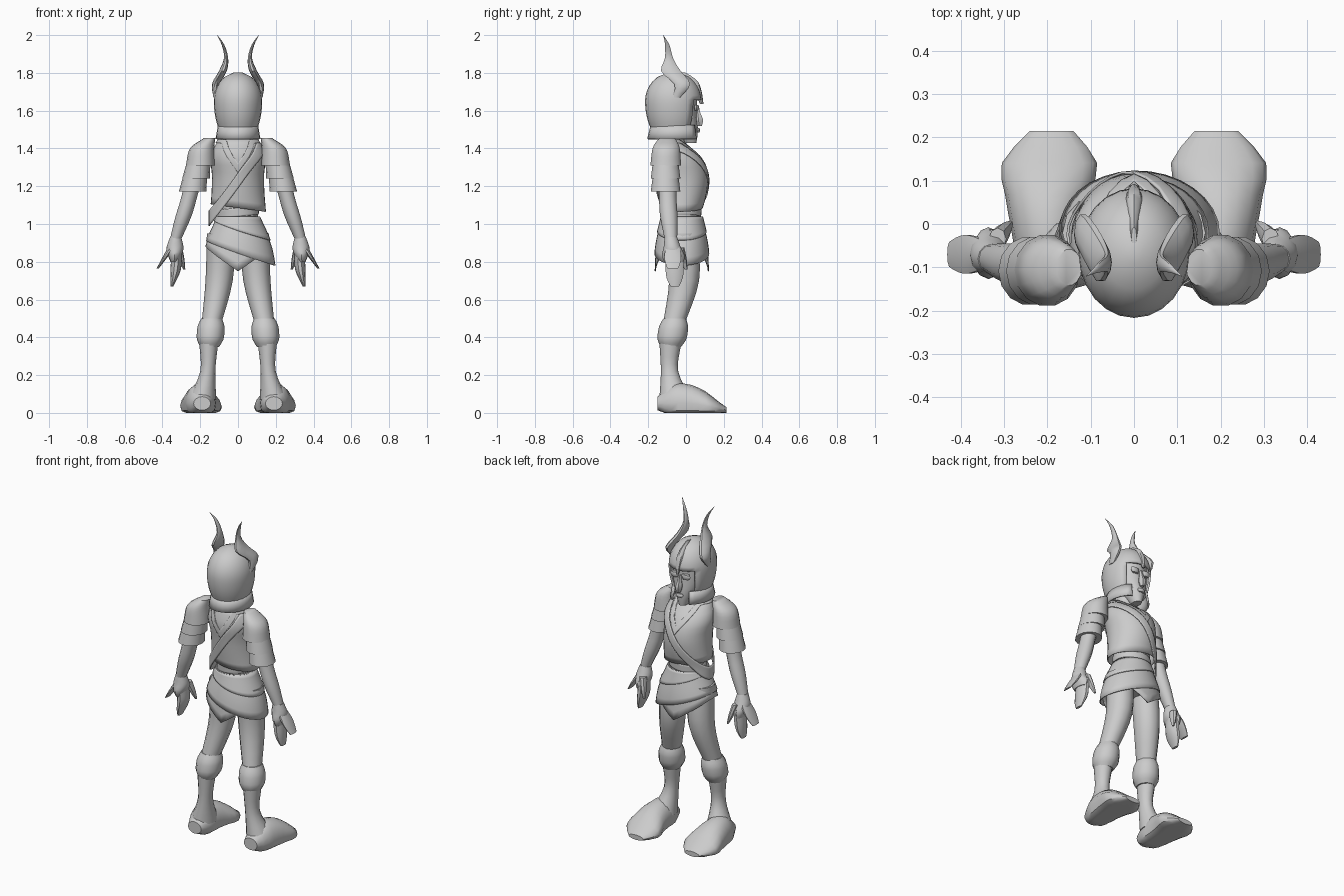
import bpy, bmesh
from math import cos, sin, pi, sqrt, radians
from mathutils import Vector

old = bpy.data.objects.get("Cube")
if old:
    bpy.data.objects.remove(old, do_unlink=True)

tone = 0.6
grey = bpy.data.materials.new("plain grey")
grey.use_nodes = True
grey.diffuse_color = (tone, tone, tone, 1)
shader = grey.node_tree.nodes["Principled BSDF"]
shader.inputs["Base Color"].default_value = (tone, tone, tone, 1)


def finish(name, bm, wall):
    """Turn a bmesh into a shaded object, with wall thickness if wanted."""
    bmesh.ops.remove_doubles(bm, verts=bm.verts, dist=0.0005)
    bmesh.ops.recalc_face_normals(bm, faces=bm.faces)
    mesh = bpy.data.meshes.new(name)
    bm.to_mesh(mesh)
    bm.free()
    mesh.materials.append(grey)
    part = bpy.data.objects.new(name, mesh)
    bpy.context.collection.objects.link(part)
    if wall:
        solid = part.modifiers.new("wall", "SOLIDIFY")
        solid.thickness = wall
        solid.offset = -1
    bpy.ops.object.select_all(action="DESELECT")
    part.select_set(True)
    bpy.context.view_layer.objects.active = part
    bpy.ops.object.shade_smooth_by_angle(angle=radians(40))


def spline(keys, t):
    """Smooth curve through evenly spaced numbers or vectors, t from 0 to 1."""
    last = len(keys) - 1
    if last == 0:
        return keys[0]
    i = min(int(t * last), last - 1)
    f = t * last - i
    a, b = keys[i], keys[i + 1]
    before = keys[i - 1] if i > 0 else a + (a - b)
    after = keys[i + 2] if i + 2 <= last else b + (b - a)
    bend = (b - a) * 3 - (b - before) - (after - a) / 2
    curl = (a - b) * 2 + (b - before + after - a) / 2
    return a + (b - before) * (f / 2) + bend * (f * f) + curl * (f * f * f)


def circle(count):
    return [(cos(2 * pi * i / count), sin(2 * pi * i / count)) for i in range(count)]


def skin(bm, rows):
    """Join closed rows of points with quads."""
    rows = [[bm.verts.new(point) for point in row] for row in rows]
    count = len(rows[0])
    for low, high in zip(rows, rows[1:]):
        for i in range(count):
            j = (i + 1) % count
            bm.faces.new((low[i], low[j], high[j], high[i]))
    return rows


def loft(name, path, widths, depth=(1,), count=12, rings=9, side=1,
         lengthwise=False, caps=True, cut=None, wall=0):
    """Smooth body of ellipses along a path; depth is relative to width."""
    path = [Vector(point) for point in path]
    rows = []
    for k in range(rings):
        t = k / (rings - 1)
        centre, width = spline(path, t), spline(widths, t)
        tall = width * spline(depth, t)
        row = []
        for c, s in circle(count):
            across = Vector((width * c, 0, tall * s) if lengthwise else (width * c, tall * s, 0))
            x, y, z = centre + across
            row.append((side * x, y, max(z, 0)))
        rows.append(row)
    bm = bmesh.new()
    rows = skin(bm, rows)
    if caps:
        bm.faces.new(rows[0])
        bm.faces.new(rows[-1])
    if cut:
        gone = [face for face in bm.faces if cut(face.calc_center_median())]
        bmesh.ops.delete(bm, geom=gone, context="FACES")
    finish(name, bm, wall)


def band(name, body, low, high, off=0, steps=6):
    """Cloth lying on a body between two edges given as rules of (cos)."""
    bottom, top, centres, widths, depths = body
    rows = []
    for k in range(steps + 1):
        row = []
        for c, s in circle(32):
            z = low(c) + (high(c) - low(c)) * k / steps
            t = min(max((z - bottom) / (top - bottom), 0), 1)
            x = (spline(widths, t) + off) * c
            y = spline(centres, t) + (spline(depths, t) + off) * s
            row.append((x, y, z))
        rows.append(row)
    bm = bmesh.new()
    skin(bm, rows)
    finish(name, bm, 0.006)


# Torso, vest and straps
chest_top = 1.455
chest = (1.07, chest_top, [-.025, -.02, -.025, -.05, -.09],
         [.148, .14, .138, .145, .1], [.11, .13, .138, .125, .055])
waist = (1, 1.12, [-.02], [.108, .112], [.098, .105])
loft("abdomen", [(0, -.02, .85), (0, -.02, 1.15)], [.12, .105, .11], [.9], count=16)
band("waist_wrap", waist, lambda c: 1.04 + .01 * c, lambda c: 1.085 + .01 * c)
band("vest", chest, lambda c: 1.085 - .02 * c, lambda c: chest_top, steps=10)
band("shoulder_strap", chest, lambda c: min(1.19 + .2 * c, 1.41),
     lambda c: min(1.27 + .2 * c, 1.43), off=.008)
band("collar", chest, lambda c: min(1.27 + .22 * abs(c), 1.43),
     lambda c: min(1.32 + .22 * abs(c), chest_top), off=.005)
loft("neck", [(0, -.08, 1.4), (0, -.06, 1.52)], [.085, .065, .065])

# Layered skirt
hip_top = 1.04
hips = (.73, hip_top, [-.022], [.2, .172, .105], [.145, .135, .1])
band("under_skirt", hips, lambda c: .75 + .13 * abs(c), lambda c: hip_top)
band("wrap_skirt", hips, lambda c: .845 - .065 * c, lambda c: hip_top, off=.006)
band("hip_wrap", hips, lambda c: .965 - .05 * c, lambda c: hip_top, off=.012)

# Head and face
loft("face", [(0, .02, 1.43), (0, -.03, 1.57), (0, -.04, 1.7)], [.025, .088, .09],
     [1.4, 1, 1.1], count=16)
loft("nose", [(0, .07, 1.52), (0, .058, 1.62)], [.012, .02, .012, .009], [1.4], count=6, rings=7)
loft("lips", [(0, .062, 1.485), (0, .062, 1.507)], [.018, .026, .018], [.5], count=8, rings=5)

# Helmet dome with an open front, and its neck guard
brim, brow, crown = 1.51, 1.65, 1.803
dome = []
for k in range(13):
    z = brim + (crown - brim) * k / 12
    reach = .155 if z > brow else .24
    dome.append(.128 * sqrt(1 - ((z - brow) / reach) ** 2))
loft("helmet", [(0, -.067, brim), (0, -.067, crown)], dome, [1.17], count=24, rings=13, wall=.012,
     cut=lambda p: p.y > 0 and abs(p.x) < .085 and p.z < brow)
loft("neck_guard", [(0, -.065, 1.45), (0, -.062, 1.525)], [.119, .106], [1.18], count=24, rings=3,
     caps=False, wall=.01, cut=lambda p: p.y > 0 and abs(p.x) < .06)
loft("helmet_crest", [(0, .083, 1.635), (0, .055, 1.73), (0, -.03, crown)], [.008, .02, .006],
     [1.2, 1, 4], count=8)

for side, word in ((1, "left"), (-1, "right")):
    # Horn and eye ridge
    loft(word + "_horn", [(.12, -.05, 1.67), (.118, -.02, 1.74), (.08, -.08, 1.81),
                          (.063, -.09, 1.88), (.08, -.1, 1.95), (.11, -.12, 2)],
         [.01, .02, .021, .011, .007, .001], [2, 2.2, 2.6, 2, 1.7, 1], count=10, rings=16, side=side)
    loft(word + "_brow", [(.037, .055, 1.6), (.04, .055, 1.63)], [.02, .03, .025], [.45],
         count=8, rings=5, side=side)

    # Sleeve in three overlapping layers
    loft(word + "_shoulder_cap", [(.15, -.1, chest_top), (.19, -.105, 1.4), (.2, -.107, 1.31)],
         [.03, .064, .076], [1.4, 1.15, 1.1], count=14, side=side)
    for layer, label in enumerate(("middle", "lower")):
        x, z = .205 + .018 * layer, 1.35 - .07 * layer
        loft(word + "_" + label + "_sleeve", [(x, -.108, z), (x + .017, -.108, z - .108)],
             [.06, .073], [1.1], count=14, rings=3, side=side)

    # Arm and hand
    loft(word + "_arm", [(.22, -.1, 1.3), (.27, -.095, 1.1), (.33, -.08, .92)],
         [.05, .042, .042, .03], [1.1], side=side)
    loft(word + "_palm", [(.33, -.08, .93), (.338, -.063, .8)], [.03, .045, .02], [1.1, 1.1, 2.5],
         side=side)
    loft(word + "_fingers", [(.325, -.06, .85), (.33, -.06, .76), (.35, -.06, .67)],
         [.025, .028, .008], [2, 1.8, 3], count=10, side=side)
    loft(word + "_outer_finger", [(.35, -.07, .88), (.425, -.07, .765)],
         [.018, .013, .006], [2, 3.6, 5], count=10, side=side)
    loft(word + "_thumb", [(.315, -.035, .875), (.285, 0, .76)], [.02, .016, .006], [1.3],
         count=8, side=side)

    # Leg, boot cuff and boot
    loft(word + "_thigh", [(.09, -.02, .95), (.1, -.01, .7), (.145, -.07, .45)],
         [.075, .072, .05], [1.1], side=side)
    loft(word + "_boot_cuff", [(.14, -.06, .5), (.15, -.08, .35)],
         [.055, .07, .073, .07, .05], [1.08], side=side)
    loft(word + "_boot_shaft", [(.155, -.083, .37), (.16, -.087, .22), (.19, -.055, .07)],
         [.05, .04, .075], [1.15], side=side)
    loft(word + "_boot_foot", [(.19, -.15, .05), (.2, .03, .05), (.19, .215, .015)],
         [.045, .075, .085, .098, .11, .05], [.8, 1.3, 1.2, .9, .5, .3],
         count=16, rings=11, side=side, lengthwise=True)
